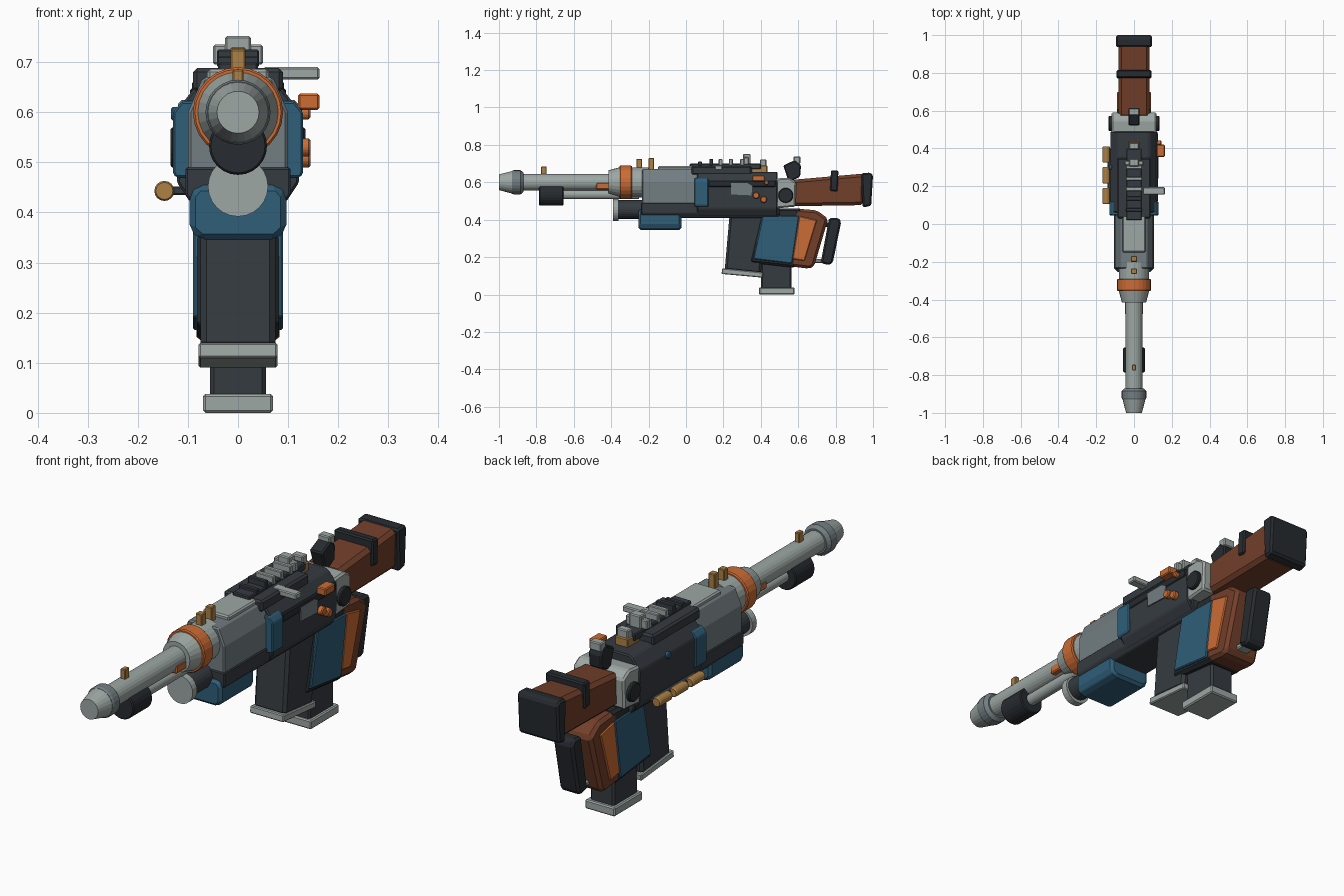
import bpy, bmesh, math

if "Cube" in bpy.data.objects:
    bpy.data.objects.remove(bpy.data.objects["Cube"])


def material(name, rgb):
    m = bpy.data.materials.new(name)
    m.diffuse_color = (*rgb, 1)
    m.use_nodes = True
    m.node_tree.nodes["Principled BSDF"].inputs["Base Color"].default_value = m.diffuse_color
    return m


LIGHT = material("light_metal", (.34, .39, .375))
STEEL = material("mid_steel", (.17, .205, .22))
DARK = material("dark_metal", (.036, .044, .052))
BLACK = material("black_rubber", (.02, .024, .029))
BLUE = material("blue_paint", (.028, .112, .19))
ORANGE = material("orange_paint", (.60, .15, .035))
BROWN = material("brown_grip", (.17, .05, .023))
BRASS = material("brass", (.42, .22, .06))


def finish(name, bm, mat, bevel=0):
    bmesh.ops.recalc_face_normals(bm, faces=bm.faces)
    me = bpy.data.meshes.new(name)
    bm.to_mesh(me)
    bm.free()
    me.materials.append(mat)
    ob = bpy.data.objects.new(name, me)
    bpy.context.collection.objects.link(ob)
    if bevel:
        b = ob.modifiers.new("edge_bevel", 'BEVEL')
        b.width = bevel
        b.segments = 1
        b.limit_method = 'ANGLE'
    return ob


def loft(name, a, b, mat, bevel=0):
    """Solid between two matching rings of points."""
    bm = bmesh.new()
    va, vb = [bm.verts.new(p) for p in a], [bm.verts.new(p) for p in b]
    n = len(a)
    bm.faces.new(va)
    bm.faces.new(vb)
    for i in range(n):
        j = (i + 1) % n
        bm.faces.new((va[i], va[j], vb[j], vb[i]))
    return finish(name, bm, mat, bevel)


def side(name, yz, x0, x1, mat, bevel=0):
    """Side profile extruded across x."""
    return loft(name, [(x0, y, z) for y, z in yz], [(x1, y, z) for y, z in yz], mat, bevel)


def section(name, half, y0, y1, mat, bevel=0):
    """Mirrored front section extruded along y."""
    ring = half + [(-x, z) for x, z in reversed(half)]
    return loft(name, [(x, y0, z) for x, z in ring], [(x, y1, z) for x, z in ring], mat, bevel)


def box(name, x0, x1, y0, y1, z0, z1, mat, bevel=.005):
    return side(name, [(y0, z0), (y1, z0), (y1, z1), (y0, z1)], x0, x1, mat, bevel)


def lathe(name, prof, z, mat, x=0, n=24):
    """Rings of (y, radius) along the y axis."""
    bm = bmesh.new()
    rings = [[bm.verts.new((x + r * math.cos(2 * math.pi * i / n), y,
                            z + r * math.sin(2 * math.pi * i / n))) for i in range(n)]
             for y, r in prof]
    bm.faces.new(rings[0])
    bm.faces.new(rings[-1])
    for a, b in zip(rings, rings[1:]):
        for i in range(n):
            j = (i + 1) % n
            bm.faces.new((a[i], a[j], b[j], b[i]))
    return finish(name, bm, mat)


def disc(name, x0, x1, y, z, r, mat, n=20):
    pts = [(y + r * math.cos(2 * math.pi * i / n), z + r * math.sin(2 * math.pi * i / n))
           for i in range(n)]
    return side(name, pts, x0, x1, mat, .004)


# Barrel group
lathe("muzzle_tip", [(-1, .042), (-.93, .06), (-.92, .06)], .60, LIGHT)
lathe("muzzle_ring", [(-.93, .061), (-.92, .065), (-.885, .065), (-.87, .052)], .60, STEEL)
lathe("barrel", [(-.89, .045), (-.38, .045)], .60, LIGHT)
lathe("barrel_cone", [(-.415, .064), (-.345, .083)], .60, LIGHT)
lathe("barrel_collar", [(-.355, .086), (-.35, .09), (-.295, .09), (-.29, .086)], .60, ORANGE)
lathe("barrel_root", [(-.30, .08), (-.20, .08)], .60, LIGHT)
lathe("under_weight", [(-.785, .054), (-.78, .058), (-.66, .058), (-.655, .054)], .533, BLACK)
lathe("gas_tube", [(-.67, .025), (-.25, .025)], .535, LIGHT)
box("gas_block", -.047, .047, -.48, -.40, .562, .598, ORANGE)
box("front_sight", -.011, .011, -.775, -.745, .635, .685, BRASS, .003)
lathe("lower_tube_cap", [(-.39, .06), (-.36, .06)], .452, LIGHT)
lathe("lower_tube", [(-.365, .05), (-.15, .05)], .455, DARK)

# Receiver
section("front_receiver", [(.09, .465), (.1, .48), (.1, .60), (.07, .67)], -.235, .07, STEEL, .006)
box("receiver_cover", -.062, .062, -.15, .22, .66, .686, LIGHT, .006)
section("lower_receiver", [(.085, .41), (.105, .435), (.105, .49)], -.24, .50, DARK, .004)
section("rear_receiver", [(.095, .42), (.122, .46), (.125, .60), (.09, .645), (.075, .655)],
        .06, .49, DARK, .005)
section("receiver_band", [(.125, .47), (.13, .48), (.13, .60), (.112, .622)],
        .045, .12, BLUE, .004)
section("handguard", [(.075, .345), (.097, .365), (.097, .435), (.08, .455)],
        -.255, -.025, BLUE, .012)
side("ejection_plate", [(.24, .535), (.35, .53), (.355, .58), (.33, .595), (.24, .595)],
     .12, .129, STEEL)
box("side_seam", .1, .128, .12, .48, .575, .61, BLACK, .004)
box("selector", .12, .163, .355, .42, .605, .637, ORANGE, .004)
for y, z, r in ((.375, .53, .018), (.415, .508, .018), (.43, .598, .012)):
    disc("orange_button", .12, .145, y, z, r, ORANGE)
disc("blue_button", -.134, -.115, .30, .597, .014, BLUE)
box("charging_handle", .05, .163, .155, .195, .665, .69, LIGHT, .004)
for i in range(3):
    y = .105 + .11 * i
    lathe("spare_round", [(y, .017), (y + .006, .02), (y + .08, .02), (y + .086, .017)],
          .443, BRASS, -.147, 16)
box("round_holder", -.14, -.09, .11, .40, .435, .452, DARK, .003)

# Top rail and sights
box("rail_base", -.04, .04, .02, .40, .67, .70, DARK, .004)
box("rail_bed", -.09, .09, .03, .35, .64, .688, DARK, .008)
for i, y in enumerate((.065, .125, .175, .23, .29)):
    box("rail_tooth", -.042, .042, y, y + .02, .69, .725 if i else .712, LIGHT if i > 1 else DARK, .003)
box("rear_rail_block", -.05, .05, .31, .335, .695, .735, LIGHT, .004)
box("sight_post", -.026, .026, .305, .345, .69, .752, LIGHT, .004)
box("sight_foot", -.03, .03, .35, .435, .645, .69, BRASS, .004)
box("sight_rear", -.026, .026, .395, .43, .68, .722, LIGHT, .004)
for y0, y1, z in ((-.265, -.235, .725), (-.20, -.17, .73)):
    box("brass_post", -.015, .015, y0, y1, .65, z, BRASS, .003)

# Hinge, hammer and stock
side("hinge_block", [(.48, .46), (.585, .47), (.59, .60), (.55, .625), (.48, .62)],
     -.12, .12, LIGHT, .008)
disc("hinge_pin", -.135, .135, .533, .53, .04, BLACK)
side("hammer", [(.55, .60), (.61, .63), (.615, .69), (.585, .72), (.52, .69)], -.03, .03, BLACK, .006)
box("hammer_cap", -.027, .027, .575, .612, .70, .737, LIGHT, .004)
side("stock", [(.56, .472), (.95, .478), (.955, .647), (.59, .615), (.56, .61)],
     -.083, .083, BROWN, .016)
side("stock_band", [(.77, .555), (.81, .55), (.815, .662), (.775, .664)], -.092, .092, BLACK, .006)
side("butt_pad", [(.945, .465), (.99, .475), (1, .64), (.985, .652), (.937, .648)],
     -.096, .096, BLACK, .008)

# Magazines
side("front_magazine", [(.235, .45), (.43, .45), (.40, .11), (.207, .13)], -.075, .075, DARK, .012)
side("front_magazine_base", [(.19, .11), (.41, .09), (.413, .118), (.193, .14)],
     -.079, .079, LIGHT, .004)
box("rear_magazine", -.056, .056, .40, .565, .03, .30, DARK, .008)
box("rear_magazine_base", -.07, .07, .39, .58, 0, .038, LIGHT, .005)

# Grip housing
side("grip_frame", [(.41, .46), (.62, .46), (.585, .143), (.34, .17)], -.082, .082, BLACK, .012)
side("grip_body", [(.58, .46), (.70, .45), (.76, .405), (.685, .15), (.66, .138), (.56, .15)],
     -.083, .083, BROWN, .016)
for s in (-1, 1):
    side("blue_panel", [(.41, .425), (.605, .42), (.567, .165), (.36, .19)],
         s * .075, s * .09, BLUE, .004)
    side("orange_panel", [(.605, .42), (.70, .398), (.634, .18), (.57, .19)],
         s * .075, s * .089, ORANGE, .004)
side("rear_bar", [(.765, .41), (.815, .41), (.83, .39), (.785, .17), (.765, .157), (.72, .168)],
     -.046, .046, BLACK, .01)
box("bar_top_link", -.03, .03, .70, .79, .36, .385, BLACK)
box("bar_bottom_link", -.03, .03, .66, .765, .168, .19, LIGHT)
